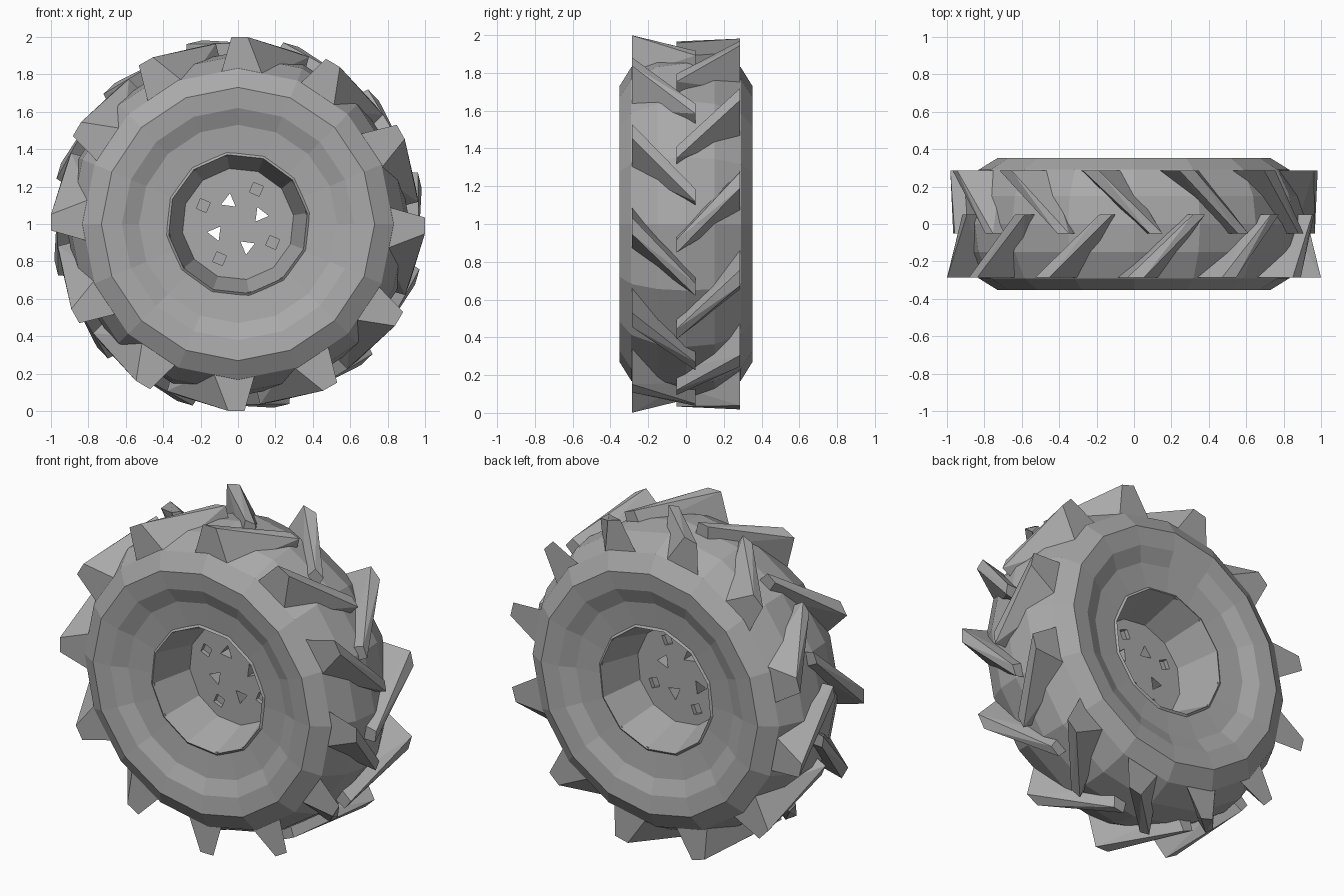
import bpy, bmesh
from math import sin, cos, radians, tau
from mathutils import Vector, Matrix

cube = bpy.data.objects.get("Cube")
if cube:
    bpy.data.objects.remove(cube)

grey = bpy.data.materials.new("rubber_grey")
grey.use_nodes = True
grey.diffuse_color = (0.4, 0.4, 0.4, 1)
grey.node_tree.nodes["Principled BSDF"].inputs["Base Color"].default_value = (0.4, 0.4, 0.4, 1)


def polar(radius, degrees, y):
    a = radians(degrees)
    return Vector((radius * cos(a), y, 1 + radius * sin(a)))


def finish(bm, name):
    bmesh.ops.recalc_face_normals(bm, faces=bm.faces)
    mesh = bpy.data.meshes.new(name)
    bm.to_mesh(mesh)
    bm.free()
    mesh.materials.append(grey)
    obj = bpy.data.objects.new(name, mesh)
    bpy.context.collection.objects.link(obj)
    return obj


def lathe(name, profile, sides, phase):
    """Turn a closed (radius, y) profile around the axle."""
    bm = bmesh.new()
    rings = [[bm.verts.new(polar(r, phase + 360 * i / sides, y)) for r, y in profile]
             for i in range(sides)]
    n = len(profile)
    for i in range(sides):
        a, b = rings[i], rings[(i + 1) % sides]
        for j in range(n):
            k = (j + 1) % n
            bm.faces.new((a[j], a[k], b[k], b[j]))
    return finish(bm, name)


# Tyre carcass: half profile mirrored across the middle
half = [(0.92, 0.0), (0.90, 0.15), (0.83, 0.29), (0.73, 0.352),
        (0.62, 0.34), (0.53, 0.30), (0.375, 0.285)]
mirrored = [(r, -y) for r, y in reversed(half[1:])]
lathe("tyre", half + mirrored, 16, 0)

# Rim barrel: tapers from both openings to the centre disc
rim_half = [(0.41, 0.27), (0.375, 0.295), (0.30, 0.04)]
lathe("rim", rim_half + [(r, -y) for r, y in reversed(rim_half)], 12, 9)


def prism(name, radius, depth, sides, centre, turn):
    bm = bmesh.new()
    place = (Matrix.Translation(centre) @ Matrix.Rotation(radians(turn), 4, "Y")
             @ Matrix.Rotation(tau / 4, 4, "X"))
    bmesh.ops.create_cone(bm, cap_ends=True, segments=sides, radius1=radius,
                          radius2=radius, depth=depth, matrix=place)
    return finish(bm, name)


# Centre disc with four through holes and four shallow pockets per face
disc = prism("hub_disc", 0.32, 0.08, 12, (0, 0, 1), 9)
cutters = []
for q in range(4):
    a = 22 + 90 * q
    cutters.append(prism("hole_cutter", 0.045, 0.4, 3, polar(0.13, a, 0), -a))
    for y in (-0.05, 0.05):
        cutters.append(prism("pocket_cutter", 0.04, 0.07, 4, polar(0.21, a + 40, y), -a))
for c in cutters:
    cut = disc.modifiers.new("cut", "BOOLEAN")
    cut.operation = "DIFFERENCE"
    cut.object = c
    c.hide_render = True
    c.hide_set(True)


# Tread lugs: tapered bars sweeping from each shoulder past the centre line
def lug(name, angle, side):
    bm = bmesh.new()
    outer, inner = side * 0.287, side * -0.05
    tip = angle - 21
    corners = [(1.0, angle - 3, outer), (1.0, angle + 2, outer),
               (0.79, angle - 10, outer), (0.79, angle + 7, outer),
               (0.97, tip - 2, inner), (0.97, tip + 2, inner),
               (0.86, tip - 3, inner), (0.86, tip + 3, inner)]
    for c in corners:
        bm.verts.new(polar(*c))
    bmesh.ops.convex_hull(bm, input=bm.verts)
    bmesh.ops.dissolve_limit(bm, angle_limit=radians(3), verts=bm.verts, edges=bm.edges)
    return finish(bm, name)


for i in range(12):
    lug("front_lug", 30 * i, -1)
    lug("back_lug", 30 * i + 14, 1)
